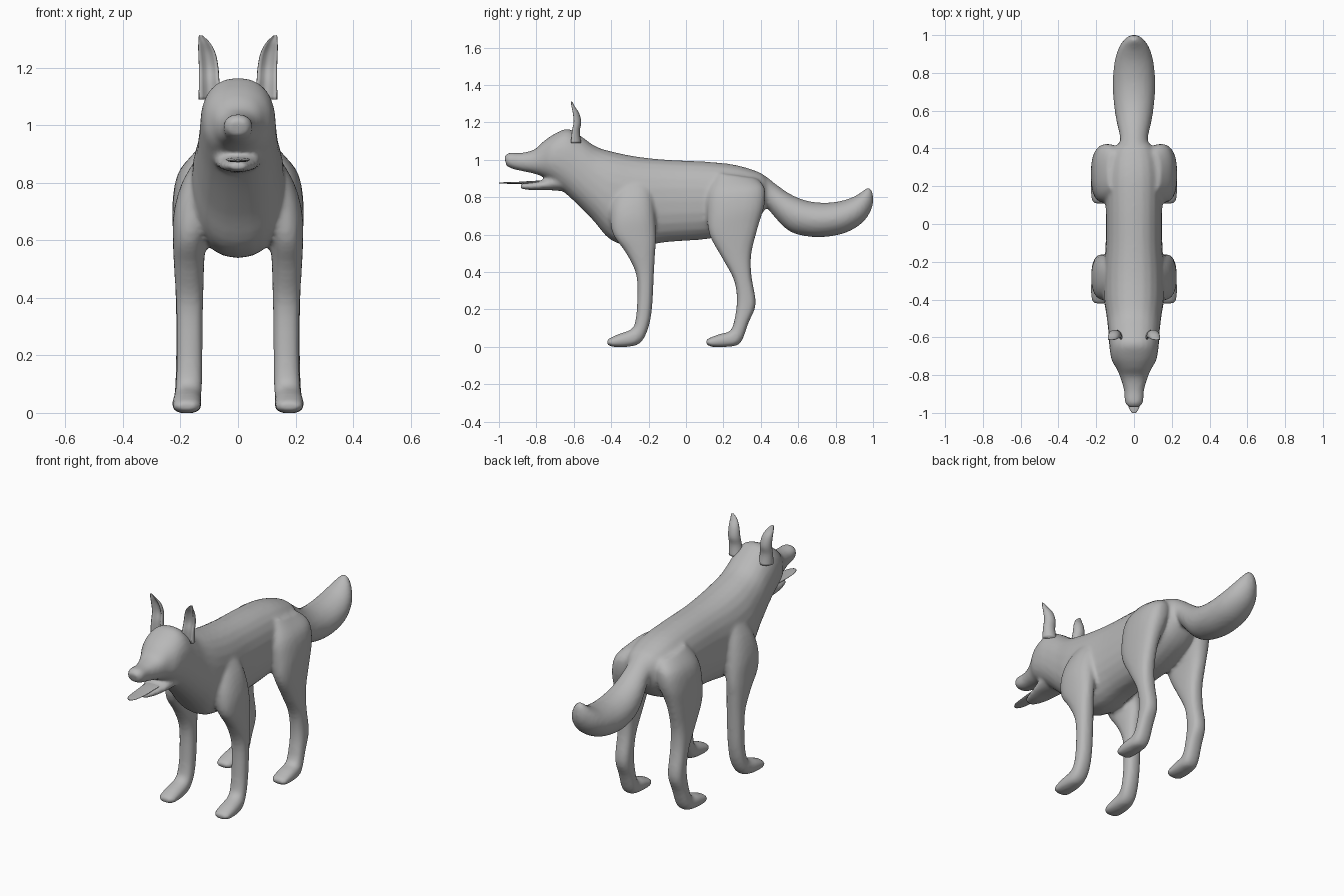
import bpy, bmesh, math
from mathutils import Vector

fur = bpy.data.materials.new("grey_fur")
fur.diffuse_color = (0.48, 0.48, 0.48, 1)


def smooth_path(rows, steps):
    """Catmull-Rom interpolation through rows of numbers."""
    out = []
    for i in range(len(rows) - 1):
        p = [rows[max(0, min(len(rows) - 1, i + k))] for k in (-1, 0, 1, 2)]
        for s in range(steps):
            t = s / steps
            out.append([0.5 * (2 * b + (c - a) * t + (2 * a - 5 * b + 4 * c - d) * t * t
                               + (3 * b - a - 3 * c + d) * t ** 3) for a, b, c, d in zip(*p)])
    return out + [list(rows[-1])]


def loft(bm, rows, sides=24, steps=4, power=2.0, side=1, cup=0.0):
    """Rings spanning two side-view points: (y1, z1, y2, z2, x centre, half width)."""
    rings = []
    for y1, z1, y2, z2, xc, hw in smooth_path(rows, steps):
        a, b = Vector((0, y1, z1)), Vector((0, y2, z2))
        mid, half = (a + b) / 2, (a - b) / 2
        ring = []
        for k in range(sides):
            ang = 2 * math.pi * k / sides
            c, s = math.cos(ang), math.sin(ang)
            u = math.copysign(abs(c) ** (2 / power), c)
            v = math.copysign(abs(s) ** (2 / power), s)
            if u > 0:
                u -= cup * u * (1 - v * v)      # hollow the first side
            p = mid + half * u
            ring.append(bm.verts.new((side * (xc + hw * v), p.y, p.z)))
        rings.append(ring)
    for r, q in zip(rings, rings[1:]):
        for k in range(sides):
            j = (k + 1) % sides
            bm.faces.new((r[k], r[j], q[j], q[k]))
    bm.faces.new(rings[0][::-1])
    bm.faces.new(rings[-1])


def finish(bm, name):
    bmesh.ops.recalc_face_normals(bm, faces=bm.faces)
    for f in bm.faces:
        f.smooth = True
    me = bpy.data.meshes.new(name)
    bm.to_mesh(me)
    bm.free()
    me.materials.append(fur)
    ob = bpy.data.objects.new(name, me)
    bpy.context.collection.objects.link(ob)
    return ob


# Trunk, neck, skull and muzzle: top y, z, bottom y, z, half width
trunk = [(.45, .86, .44, .80, .03), (.42, .915, .42, .73, .09), (.36, .945, .35, .66, .13),
         (.25, .975, .22, .60, .15), (.10, .99, .10, .575, .15), (-.10, 1.0, -.10, .56, .15),
         (-.25, 1.015, -.27, .538, .16), (-.38, 1.04, -.40, .57, .16), (-.48, 1.07, -.50, .68, .145),
         (-.56, 1.125, -.60, .78, .135), (-.63, 1.165, -.68, .85, .13), (-.70, 1.14, -.74, .895, .118),
         (-.76, 1.10, -.78, .915, .09), (-.81, 1.055, -.83, .93, .07), (-.88, 1.037, -.88, .94, .053),
         (-.945, 1.037, -.93, .952, .049), (-.972, 1.018, -.96, .967, .034)]
# Lower jaw
jaw = [(-.64, .96, -.64, .83, .09), (-.74, .90, -.74, .838, .075),
       (-.82, .882, -.82, .837, .055), (-.885, .87, -.885, .845, .03)]
# Tail
tail = [(.36, .93, .36, .82, .06), (.42, .915, .42, .77, .072), (.48, .87, .46, .71, .076),
        (.56, .815, .55, .62, .095), (.65, .78, .65, .59, .108), (.75, .77, .75, .588, .112),
        (.85, .785, .86, .612, .104), (.92, .815, .95, .67, .08), (.96, .845, .997, .75, .045),
        (.98, .853, 1.0, .82, .018)]
# Legs: front y, z, back y, z, centre x, half width
front_leg = [(-.33, .92, -.22, .92, .09, .03), (-.39, .80, -.18, .82, .12, .07),
             (-.405, .70, -.165, .70, .148, .075), (-.39, .60, -.16, .58, .168, .058),
             (-.32, .50, -.165, .50, .17, .052), (-.265, .38, -.172, .38, .168, .047),
             (-.262, .22, -.182, .20, .168, .045), (-.275, .12, -.205, .09, .17, .046),
             (-.30, .09, -.245, .02, .175, .047), (-.36, .068, -.31, 0, .178, .051),
             (-.41, .045, -.39, 0, .178, .047), (-.424, .03, -.418, .01, .178, .03)]
hind_leg = [(.17, .93, .38, .90, .10, .04), (.12, .83, .42, .85, .13, .075),
            (.112, .72, .42, .76, .15, .077), (.125, .60, .385, .64, .168, .058),
            (.19, .48, .35, .50, .17, .05), (.255, .36, .35, .38, .17, .046),
            (.272, .25, .373, .23, .17, .045), (.258, .14, .335, .13, .172, .045),
            (.235, .085, .29, .02, .175, .047), (.18, .068, .22, 0, .178, .051),
            (.12, .045, .14, 0, .178, .047), (.106, .03, .112, .01, .178, .03)]

bm = bmesh.new()
for rows, power in ((trunk, 2.3), (jaw, 2.2), (tail, 2.0)):
    loft(bm, [r[:4] + (0,) + r[4:] for r in rows], power=power)
for side in (-1, 1):
    loft(bm, front_leg, power=2.3, side=side)
    loft(bm, hind_leg, power=2.5, side=side)
body = finish(bm, "body")
# Fuse the lofts into one skin with soft joints
fuse = body.modifiers.new("fuse", 'REMESH')
fuse.mode = 'VOXEL'
fuse.voxel_size = 0.011
fuse.use_smooth_shade = True
soften = body.modifiers.new("soften", 'SMOOTH')
soften.factor = 0.5
soften.iterations = 5

# Ears, hollow toward the front
ear = [(-.645, 1.09, -.56, 1.09, .095, .042), (-.632, 1.15, -.568, 1.15, .100, .036),
       (-.622, 1.20, -.560, 1.20, .102, .034), (-.622, 1.25, -.572, 1.25, .108, .030),
       (-.622, 1.29, -.595, 1.285, .118, .020), (-.618, 1.314, -.608, 1.31, .130, .006)]
for side, name in ((-1, "left_ear"), (1, "right_ear")):
    bm = bmesh.new()
    loft(bm, ear, sides=20, side=side, cup=1.3)
    finish(bm, name)

# Tongue
bm = bmesh.new()
loft(bm, [(-.70, .888, -.70, .872, 0, .045), (-.80, .888, -.80, .874, 0, .042),
          (-.90, .882, -.90, .871, 0, .038), (-.97, .880, -.97, .872, 0, .028),
          (-1.0, .878, -1.0, .873, 0, .010)], sides=16)
finish(bm, "tongue")
